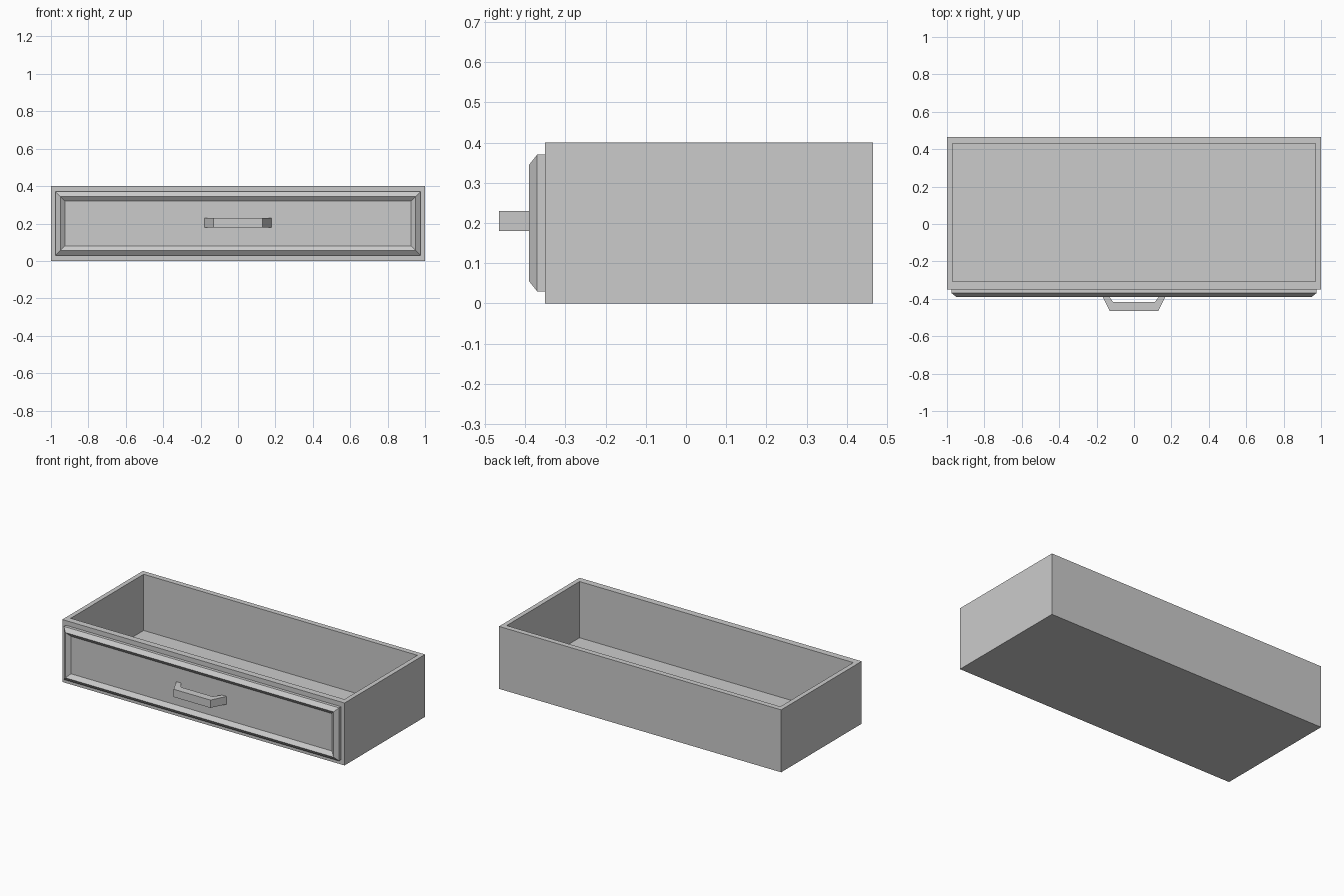
import bpy
import bmesh

cube = bpy.data.objects.get("Cube")
if cube:
    bpy.data.objects.remove(cube, do_unlink=True)

grey = bpy.data.materials.new("light_grey")
grey.use_nodes = True
COLOUR = (0.6, 0.6, 0.6, 1)
grey.diffuse_color = COLOUR
grey.node_tree.nodes["Principled BSDF"].inputs["Base Color"].default_value = COLOUR


def make_object(name, bm):
    bmesh.ops.recalc_face_normals(bm, faces=bm.faces)
    mesh = bpy.data.meshes.new(name)
    bm.to_mesh(mesh)
    bm.free()
    mesh.materials.append(grey)
    obj = bpy.data.objects.new(name, mesh)
    bpy.context.collection.objects.link(obj)
    return obj


def loft(name, loops):
    """Join rings of points in order and cap both ends."""
    bm = bmesh.new()
    rings = [[bm.verts.new(p) for p in loop] for loop in loops]
    for a, b in zip(rings, rings[1:]):
        for i in range(len(a)):
            j = (i + 1) % len(a)
            bm.faces.new((a[i], a[j], b[j], b[i]))
    bm.faces.new(rings[0])
    bm.faces.new(rings[-1])
    return make_object(name, bm)


def flat_ring(x, front, back, z):
    return [(-x, front, z), (x, front, z), (x, back, z), (-x, back, z)]


def upright_ring(inset, y):
    x, low, high = 0.975 - inset, 0.03 + inset, 0.37 - inset
    return [(-x, y, low), (x, y, low), (x, y, high), (-x, y, high)]


# Open box: outer walls, rim, inner walls and floor
OUTER = (1.0, -0.35, 0.465)
INNER = (0.97, -0.308, 0.43)
loft("drawer_box", [flat_ring(*OUTER, 0), flat_ring(*OUTER, 0.4),
                    flat_ring(*INNER, 0.4), flat_ring(*INNER, 0.04)])

# Front panel with a raised bevelled border and a sunken centre
PANEL_STEPS = [(0, -0.35), (0, -0.37), (0.025, -0.39), (0.05, -0.37)]
loft("front_panel", [upright_ring(inset, y) for inset, y in PANEL_STEPS])

# Bent bar handle, mirrored outline extruded upwards
half = [(0.146, -0.37), (0.112, -0.417), (0.13, -0.465), (0.178, -0.37)]
inner, outer = half[:2], half[2:]
outline = (inner + [(-x, y) for x, y in reversed(inner)]
           + [(-x, y) for x, y in reversed(outer)] + outer)
loft("handle", [[(x, y, z) for x, y in outline] for z in (0.18, 0.23)])
